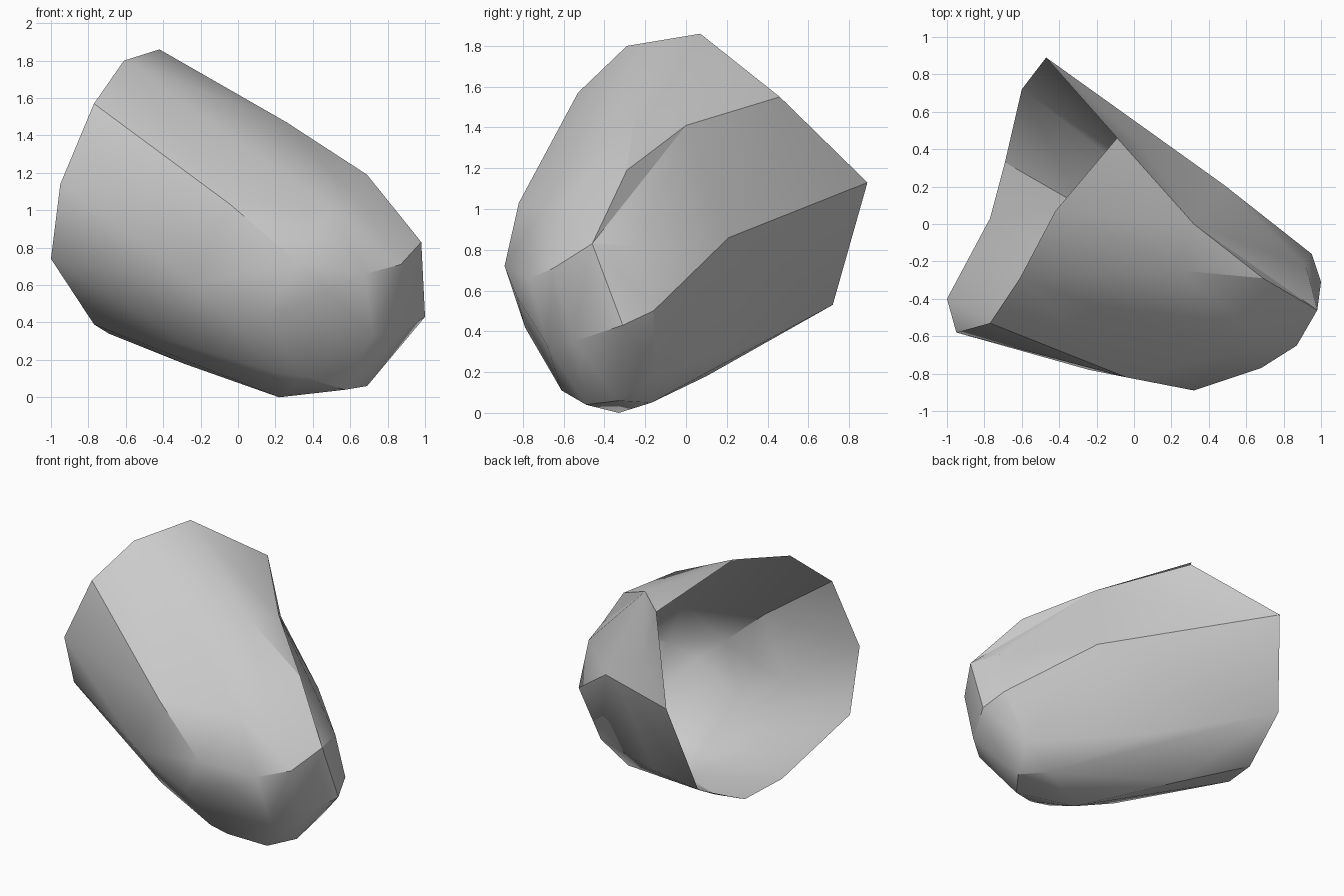
import bpy
import bmesh
from mathutils import Vector

default = bpy.data.objects.get("Cube")
if default:
    bpy.data.objects.remove(default, do_unlink=True)

# Rim of the open mouth, in order around the loop
RIM = [
    (-.42, .07, 1.86), (-.61, -.29, 1.8), (-.77, -.53, 1.57), (-.95, -.58, 1.14),
    (-1, -.4, .74), (-.77, .03, .39), (-.69, .33, .34), (-.6, .72, .53),
    (-.47, .89, 1.13), (-.09, .46, 1.55),
]

# Broad upper face
UPPER = [(.26, -.25, 1.47), (.69, -.29, 1.19), (.63, -.56, 1.06), (.5, -.69, 1.01)]

# Belly facing the front
BELLY = [
    (-.04, -.82, 1.03), (.32, -.89, .72), (-.24, -.78, .61), (.15, -.79, .42),
    (.49, -.83, .57), (.68, -.77, .66), (.72, -.68, .33),
]

# Blunt closed tip
TIP = [
    (.98, -.46, .83), (1, -.31, .43), (.87, -.65, .71), (.88, -.55, .35),
    (.95, -.16, .5), (.92, -.23, .82), (.68, .09, .64),
]

# Underside
UNDERSIDE = [
    (.22, -.33, 0), (.57, -.17, .05), (.69, -.33, .06), (.57, -.49, .04),
    (.35, -.61, .11), (.21, -.6, .13), (-.25, -.5, .27), (-.29, .1, .18),
    (.05, .29, .33), (.77, -.15, .19),
]

# Hollow waist on the back wall: skinned while puffed out, then pulled in
WAIST = [(.32, 0, 1.41), (.04, .42, 1.17), (.26, .33, .83), (.48, .21, .86)]
WAIST_PUFF = Vector((.1, .12, .03))


def add_points(bm, points, offset=Vector()):
    """Add loose vertices and return them."""
    return [bm.verts.new(Vector(p) + offset) for p in points]


def make_material(name, colour):
    material = bpy.data.materials.new(name)
    material.use_nodes = True
    material.diffuse_color = colour
    shader = next(n for n in material.node_tree.nodes if n.type == "BSDF_PRINCIPLED")
    shader.inputs["Base Color"].default_value = colour
    shader.inputs["Roughness"].default_value = .8
    return material


def build_shell():
    """Wrap a faceted skin around the points, then open the mouth."""
    bm = bmesh.new()
    rim = set(add_points(bm, RIM))
    for group in (UPPER, BELLY, TIP, UNDERSIDE):
        add_points(bm, group)
    waist = add_points(bm, WAIST, WAIST_PUFF)
    bmesh.ops.convex_hull(bm, input=list(bm.verts), use_existing_faces=False)
    bmesh.ops.recalc_face_normals(bm, faces=list(bm.faces))

    # Pull the back wall in to form the hollow
    for vert in waist:
        vert.co -= WAIST_PUFF

    # Open the mouth: remove every face spanned by the rim alone
    mouth = [f for f in bm.faces if all(v in rim for v in f.verts)]
    bmesh.ops.delete(bm, geom=mouth, context="FACES")
    loose = [v for v in bm.verts if not v.link_faces]
    bmesh.ops.delete(bm, geom=loose, context="VERTS")

    mesh = bpy.data.meshes.new("hollow_shell")
    bm.to_mesh(mesh)
    bm.free()
    return mesh


# Hollow shell object
shell = bpy.data.objects.new("hollow_shell", build_shell())
bpy.context.collection.objects.link(shell)
shell.data.materials.append(make_material("light_grey", (.6, .6, .6, 1)))

# Soft shading that keeps the strong creases
bpy.ops.object.select_all(action="DESELECT")
shell.select_set(True)
bpy.context.view_layer.objects.active = shell
bpy.ops.object.shade_smooth_by_angle()
